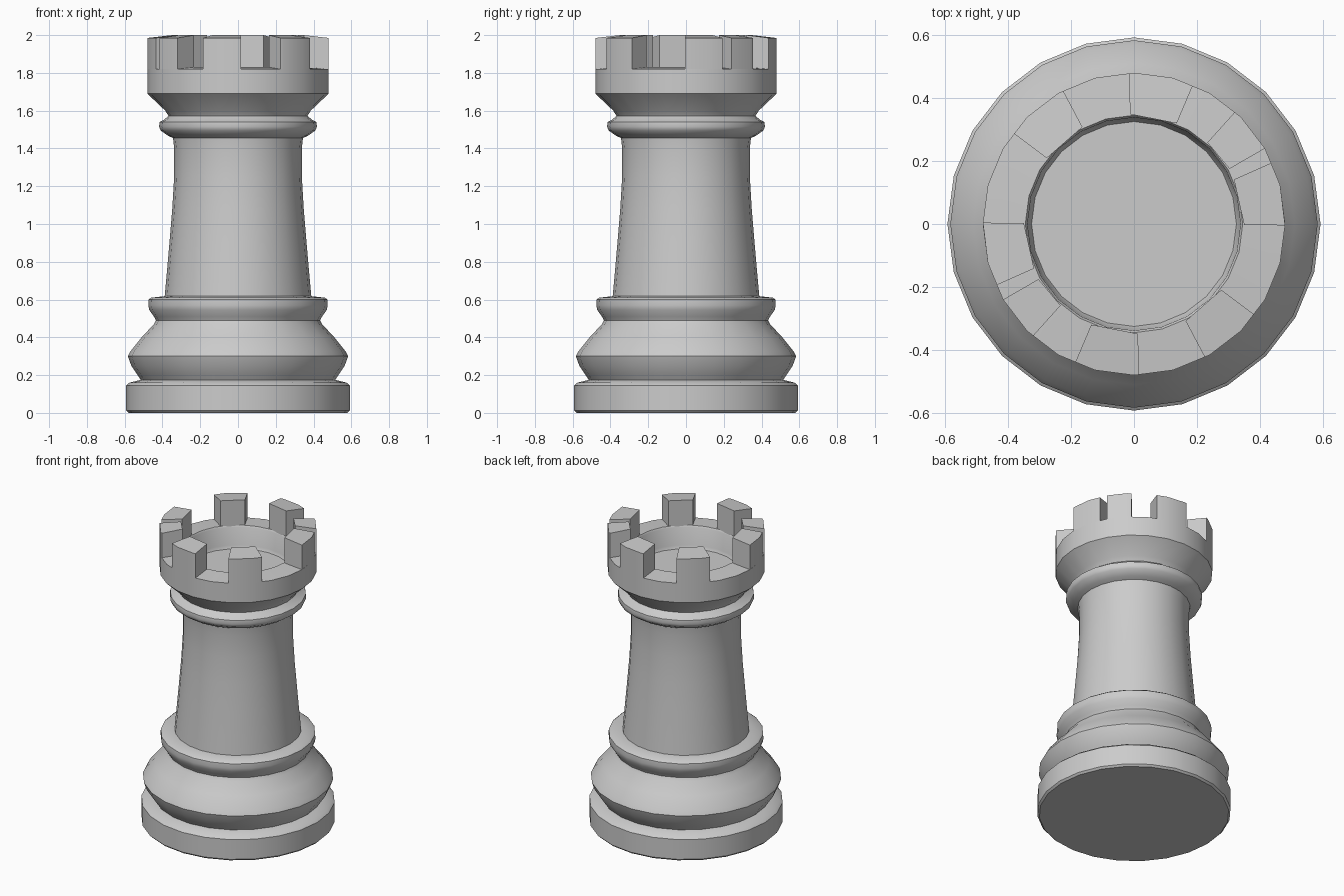
import bpy, bmesh
from math import sin, cos, radians

if "Cube" in bpy.data.objects:
    bpy.data.objects.remove(bpy.data.objects["Cube"])

SIDES = 24
STEP = 360 / SIDES


def finish(name, bm, angle):
    bmesh.ops.recalc_face_normals(bm, faces=bm.faces)
    mesh = bpy.data.meshes.new(name)
    bm.to_mesh(mesh)
    bm.free()
    obj = bpy.data.objects.new(name, mesh)
    bpy.context.collection.objects.link(obj)
    bpy.ops.object.select_all(action='DESELECT')
    obj.select_set(True)
    bpy.context.view_layer.objects.active = obj
    bpy.ops.object.shade_smooth_by_angle(angle=radians(angle))
    return obj


def lathe(name, profile, cap_start=False, cap_end=False):
    """Turn (radius, height) points around z."""
    bm = bmesh.new()
    rings = [[bm.verts.new((r * cos(radians(i * STEP)), r * sin(radians(i * STEP)), z))
              for i in range(SIDES)] for r, z in profile]
    for a, b in zip(rings, rings[1:]):
        for i in range(SIDES):
            j = (i + 1) % SIDES
            bm.faces.new((a[i], a[j], b[j], b[i]))
    if cap_start:
        bm.faces.new(rings[0][::-1])
    if cap_end:
        bm.faces.new(rings[-1])
    return finish(name, bm, 40)


def rim_point(radius, angle):
    """Point on the 24-sided outline at the given angle."""
    r = radius * cos(radians(STEP / 2)) / cos(radians(angle % STEP - STEP / 2))
    return r * cos(radians(angle)), r * sin(radians(angle))


def merlon(name, start, end):
    """One battlement block between two angles."""
    angles = [start] + [a for a in range(-360, 720, 15) if start + 1 < a < end - 1] + [end]
    outer = [rim_point(0.48, a) for a in angles]
    inner = [rim_point(0.35, a) for a in (end, start)]
    bm = bmesh.new()
    low = [bm.verts.new((x, y, 1.82)) for x, y in outer + inner]
    high = [bm.verts.new((x, y, 1.985)) for x, y in outer]
    high += [bm.verts.new((x, y, 2.0)) for x, y in inner]
    n = len(low)
    for i in range(n):
        j = (i + 1) % n
        bm.faces.new((low[i], low[j], high[j], high[i]))
    bm.faces.new(high)
    bm.faces.new(low[::-1])
    return finish(name, bm, 25)


# Stepped foot with its ring moulding
lathe("base", [
    (0.58, 0.0), (0.592, 0.012), (0.592, 0.145), (0.575, 0.16), (0.515, 0.175),
    (0.535, 0.205), (0.565, 0.25), (0.583, 0.30), (0.57, 0.325), (0.51, 0.40),
    (0.445, 0.47), (0.435, 0.49), (0.445, 0.51), (0.47, 0.545), (0.475, 0.57),
    (0.473, 0.60), (0.46, 0.61), (0.388, 0.618)], cap_start=True)

# Tapering tower wall
lathe("shaft", [
    (0.388, 0.618), (0.377, 0.74), (0.363, 0.90), (0.348, 1.08),
    (0.338, 1.25), (0.338, 1.40), (0.344, 1.455)])

# Neck ring under the head
lathe("collar", [
    (0.344, 1.455), (0.37, 1.467), (0.41, 1.495), (0.418, 1.515),
    (0.415, 1.54), (0.395, 1.55), (0.368, 1.572)])

# Flared head with a sunken floor
lathe("head", [
    (0.368, 1.572), (0.385, 1.60), (0.48, 1.69), (0.48, 1.82),
    (0.345, 1.83), (0.338, 1.82), (0.335, 1.70), (0.325, 1.68)], cap_end=True)

# Battlements: four blocks, repeated half a turn round
for half in (0, 180):
    for k, (start, end) in enumerate([(-0.5, 24), (30, 48), (67, 92), (118, 143)]):
        merlon(f"battlement_{half}_{k + 1}", start + half, end + half)
